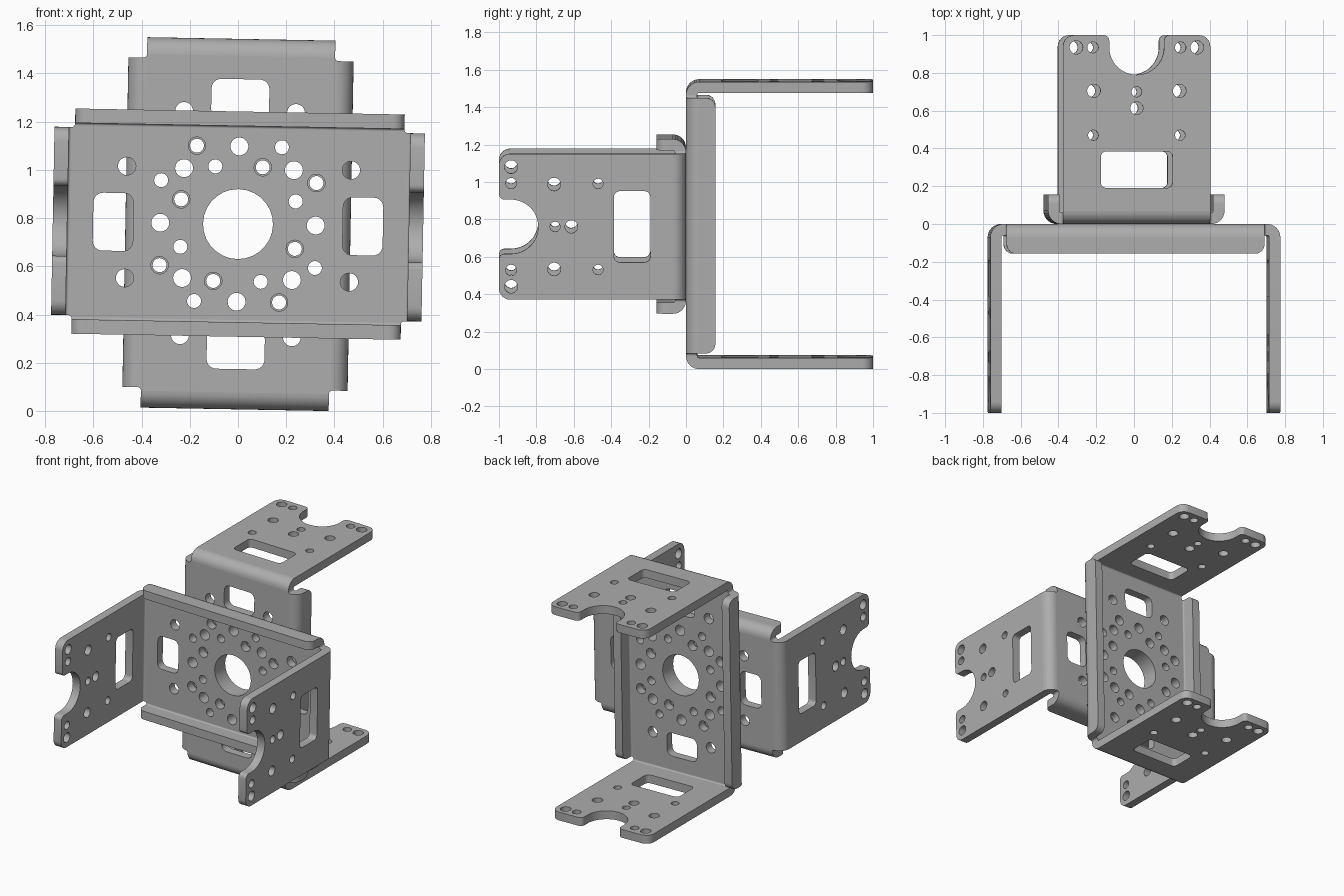
import bpy, bmesh
from math import sin, cos, pi, radians
from mathutils import Matrix, Vector

cube = bpy.data.objects.get("Cube")
if cube:
    bpy.data.objects.remove(cube)

T = 0.06            # sheet thickness
R = 0.07            # outer bend radius
ARM_X, ARM_W = 0.768, 0.39
FLANGE_X, FLANGE_Z, FLANGE_Y = 0.683, 0.467, 0.157
X, Y, Z = Vector((1, 0, 0)), Vector((0, 1, 0)), Vector((0, 0, 1))

steel = bpy.data.materials.new("grey_steel")
steel.use_nodes = True
GREY = (0.42, 0.42, 0.42, 1)
steel.diffuse_color = GREY
steel.node_tree.nodes["Principled BSDF"].inputs["Base Color"].default_value = GREY


def arc(cx, cy, r, start, end, n):
    angles = [start + (end - start) * i / n for i in range(n + 1)]
    return [(cx + r * cos(a), cy + r * sin(a)) for a in angles]


def circle(cx, cy, r):
    return arc(cx, cy, r, 0, 2 * pi, 28)[:-1]


def rounded(corners, n=6):
    """Polygon from (x, y, radius) corners; a zero radius keeps the corner sharp."""
    out = []
    for i, (x, y, r) in enumerate(corners):
        p = Vector((x, y))
        if not r:
            out.append((x, y))
            continue
        a = p + (Vector(corners[i - 1][:2]) - p).normalized() * r
        b = p + (Vector(corners[(i + 1) % len(corners)][:2]) - p).normalized() * r
        c = a + b - p
        for k in range(n + 1):
            t = k / n * pi / 2
            out.append(tuple(c + (a - c) * cos(t) + (b - c) * sin(t)))
    return out


def window(cx, cy, hw, hh, r):
    return rounded([(cx + sx * hw, cy + sy * hh, r)
                    for sx, sy in ((-1, -1), (1, -1), (1, 1), (-1, 1))])


def add_plate(bm, loops, thickness, u, v, origin):
    """Extrude a pierced outline, drawn along u and v, centred on origin."""
    curve = bpy.data.curves.new("outline", "CURVE")
    curve.dimensions = "2D"
    curve.fill_mode = "BOTH"
    curve.extrude = thickness / 2
    for loop in loops:
        spline = curve.splines.new("POLY")
        spline.points.add(len(loop) - 1)
        for point, (x, y) in zip(spline.points, loop):
            point.co = (x, y, 0, 1)
        spline.use_cyclic_u = True
    temp = bpy.data.objects.new("outline", curve)
    bpy.context.collection.objects.link(temp)
    bpy.context.view_layer.update()
    mesh = bpy.data.meshes.new_from_object(
        temp.evaluated_get(bpy.context.evaluated_depsgraph_get()))
    part = bmesh.new()
    part.from_mesh(mesh)
    bmesh.ops.remove_doubles(part, verts=part.verts, dist=0.0001)
    frame = Matrix((u, v, u.cross(v))).transposed().to_4x4()
    part.transform(Matrix.Translation(origin) @ frame)
    bmesh.ops.recalc_face_normals(part, faces=part.faces)
    part.to_mesh(mesh)
    part.free()
    bm.from_mesh(mesh)
    bpy.data.objects.remove(temp)
    bpy.data.curves.remove(curve)
    bpy.data.meshes.remove(mesh)


# Web: cross-shaped sheet with bore, hole circles and windows
quarter = [(ARM_X - R, ARM_W, 0), (FLANGE_X, ARM_W, 0.014), (FLANGE_X, FLANGE_Z - R, 0)]
web_outline = rounded(quarter
                      + [(-x, z, r) for x, z, r in reversed(quarter)]
                      + [(-x, -z, r) for x, z, r in quarter]
                      + [(x, -z, r) for x, z, r in reversed(quarter)])
web = [web_outline, circle(0, 0, 0.145)]
ring_holes = [(0.322, 0, 0.037), (0.322, 45, 0.037), (0.257, 22.5, 0.029),
              (0.257, 67.5, 0.036), (0.367, 28.7, 0.036), (0.367, 61.3, 0.029)]
for dist, angle, r in ring_holes:
    for k in range(4):
        a = radians(angle + 90 * k)
        web.append(circle(dist * cos(a), dist * sin(a), r))
for s in (-1, 1):
    web.append(window(s * 0.518, 0, 0.083, 0.12, 0.04))
    web += [circle(s * 0.465, z, 0.037) for z in (-0.232, 0.232)]

# Arm: rounded plate with end notch, slot and mounting holes
NOTCH, NOTCH_Y = 0.145, 0.935
arm_outline = rounded([(-ARM_W, R, 0), (ARM_W, R, 0), (ARM_W, 1, 0.06), (NOTCH, 1, 0.03)]
                      + [(x, y, 0) for x, y in arc(0, NOTCH_Y, NOTCH, 0, -pi, 24)]
                      + [(-NOTCH, 1, 0.03), (-ARM_W, 1, 0.06)])
arm = [arm_outline, window(0, 0.288, 0.19, 0.097, 0.03),
       circle(0, 0.7, 0.027), circle(0, 0.613, 0.034)]
for s in (-1, 1):
    for x, y, r in ((0.32, 0.935, 0.035), (0.232, 0.935, 0.029),
                    (0.227, 0.705, 0.035), (0.23, 0.47, 0.027)):
        arm.append(circle(s * x, y, r))

# Flange: narrow stiffening lip with rounded free corners
flange = [rounded([(-FLANGE_X, R, 0), (FLANGE_X, R, 0),
                   (FLANGE_X, FLANGE_Y, 0.05), (-FLANGE_X, FLANGE_Y, 0.05)])]


def bend(edge):
    return [arc(edge - R, R, R, -pi / 2, 0, 8) + arc(edge - R, R, R - T, 0, -pi / 2, 8)]


def make_bracket(name, turn):
    bm = bmesh.new()
    add_plate(bm, web, T, X, Z, Y * (-T / 2))
    for s in (-1, 1):
        add_plate(bm, arm, T, Z, -Y, X * s * (ARM_X - T / 2))
        add_plate(bm, bend(ARM_X), 2 * ARM_W, X * s, -Y, Vector())
        add_plate(bm, flange, T, X, -Y, Z * s * (FLANGE_Z - T / 2))
        add_plate(bm, bend(FLANGE_Z), 2 * FLANGE_X, Z * s, -Y, Vector())
    tilt = Matrix.Rotation(radians(1.05), 4, "Y")
    bm.transform(Matrix.Translation((0, 0, 0.775)) @ tilt @ turn)
    mesh = bpy.data.meshes.new(name)
    bm.to_mesh(mesh)
    bm.free()
    mesh.materials.clear()
    mesh.materials.append(steel)
    for polygon in mesh.polygons:
        polygon.material_index = 0
    bracket = bpy.data.objects.new(name, mesh)
    bpy.context.collection.objects.link(bracket)
    bpy.ops.object.select_all(action="DESELECT")
    bracket.select_set(True)
    bpy.context.view_layer.objects.active = bracket
    bpy.ops.object.shade_smooth_by_angle(angle=radians(30))


# Two identical brackets back to back, a quarter turn apart
make_bracket("front_bracket", Matrix.Identity(4))
make_bracket("back_bracket", Matrix.Rotation(pi / 2, 4, "Y") @ Matrix.Rotation(pi, 4, "Z"))
